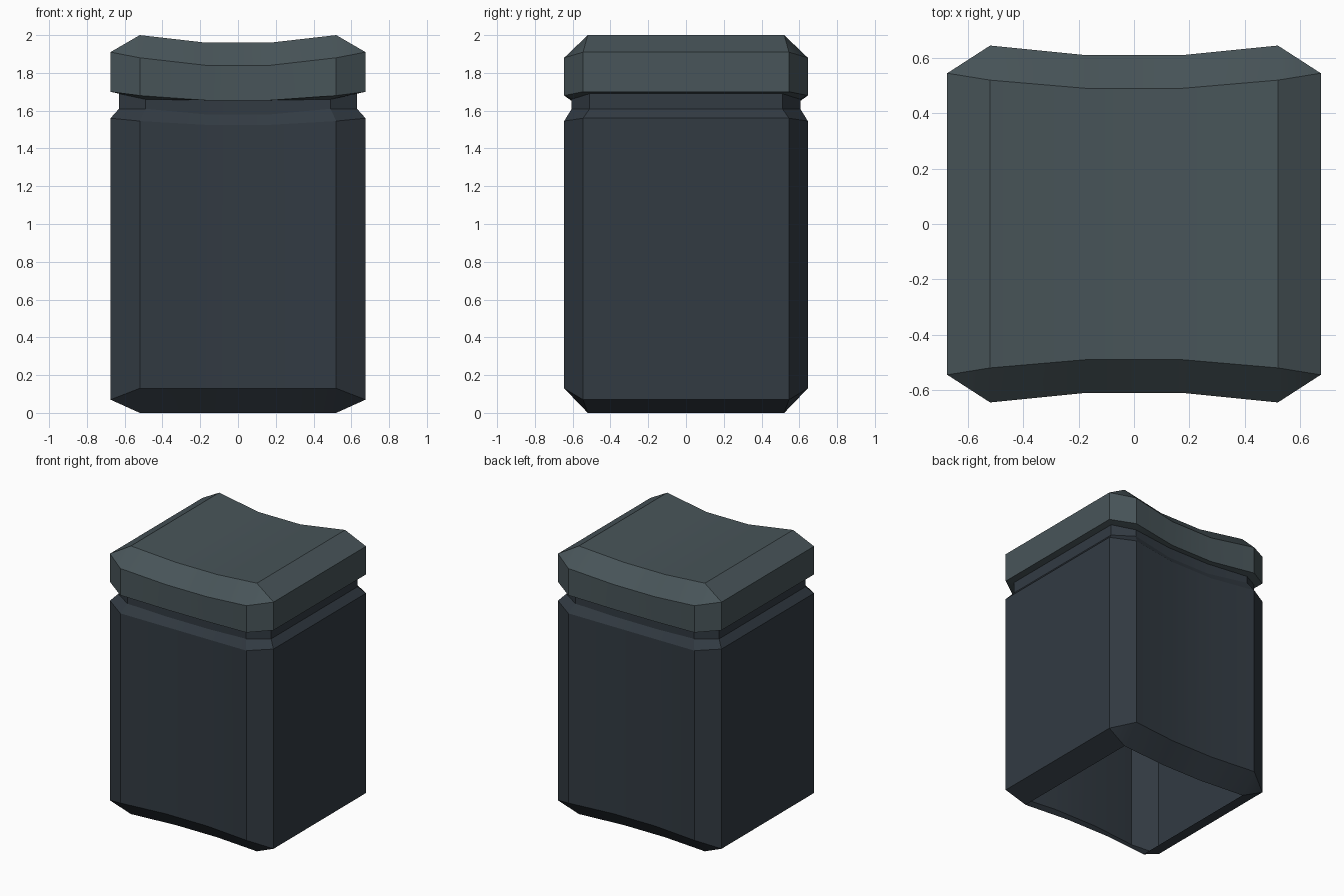
import bpy, bmesh
from math import radians

if "Cube" in bpy.data.objects:
    bpy.data.objects.remove(bpy.data.objects["Cube"])


def material(name, rgb):
    m = bpy.data.materials.new(name)
    m.diffuse_color = (*rgb, 1)
    m.use_nodes = True
    m.node_tree.nodes["Principled BSDF"].inputs["Base Color"].default_value = m.diffuse_color
    return m


def ring(bm, points):
    # side, corner and mid points mirrored into a 12-sided loop, counter-clockwise
    s, c, m = points
    loop = []
    for pts, sx, sy in (((s, c, m), 1, 1), ((m, c, s), -1, 1),
                        ((s, c, m), -1, -1), ((m, c, s), 1, -1)):
        loop += [bm.verts.new((x * sx, y * sy, z)) for x, y, z in pts]
    return loop


def shell(name, rows, mat, capped=False):
    bm = bmesh.new()
    loops = [ring(bm, r) for r in rows]
    for a, b in zip(loops, loops[1:]):
        for i in range(12):
            j = (i + 1) % 12
            bm.faces.new((a[i], a[j], b[j], b[i]))
    if capped:
        t = loops[-1]
        for i in (1, 2, 3):
            bm.faces.new((t[11 - i], t[i], t[i + 1], t[10 - i]))
    bmesh.ops.remove_doubles(bm, verts=bm.verts[:], dist=0.0005)
    me = bpy.data.meshes.new(name)
    bm.to_mesh(me)
    bm.free()
    me.materials.append(mat)
    ob = bpy.data.objects.new(name, me)
    bpy.context.collection.objects.link(ob)
    bpy.ops.object.select_all(action='DESELECT')
    ob.select_set(True)
    bpy.context.view_layer.objects.active = ob
    bpy.ops.object.shade_smooth_by_angle(angle=radians(30))
    return ob


def outline(zs, zc, zm):
    return ((.675, .545, zs), (.52, .645, zc), (.17, .61, zm))


def neck(zs, zc, zm):
    return ((.63, .51, zs), (.49, .605, zc), (.17, .57, zm))


def inner(zc, zm):
    return ((.52, .52, zc), (.52, .52, zc), (.17, .49, zm))


# open-bottomed body with recessed neck
shell("body", [inner(0, 0), outline(.07, .13, .13), outline(1.56, 1.545, 1.525),
               neck(1.61, 1.61, 1.58), neck(1.69, 1.66, 1.655)],
      material("dark_slate", (.032, .043, .055)))

# chamfered lid with sagging top
shell("lid", [neck(1.69, 1.66, 1.655), outline(1.70, 1.68, 1.655),
              outline(1.91, 1.88, 1.84), inner(2, 1.96)],
      material("grey_slate", (.065, .09, .1)), capped=True)
